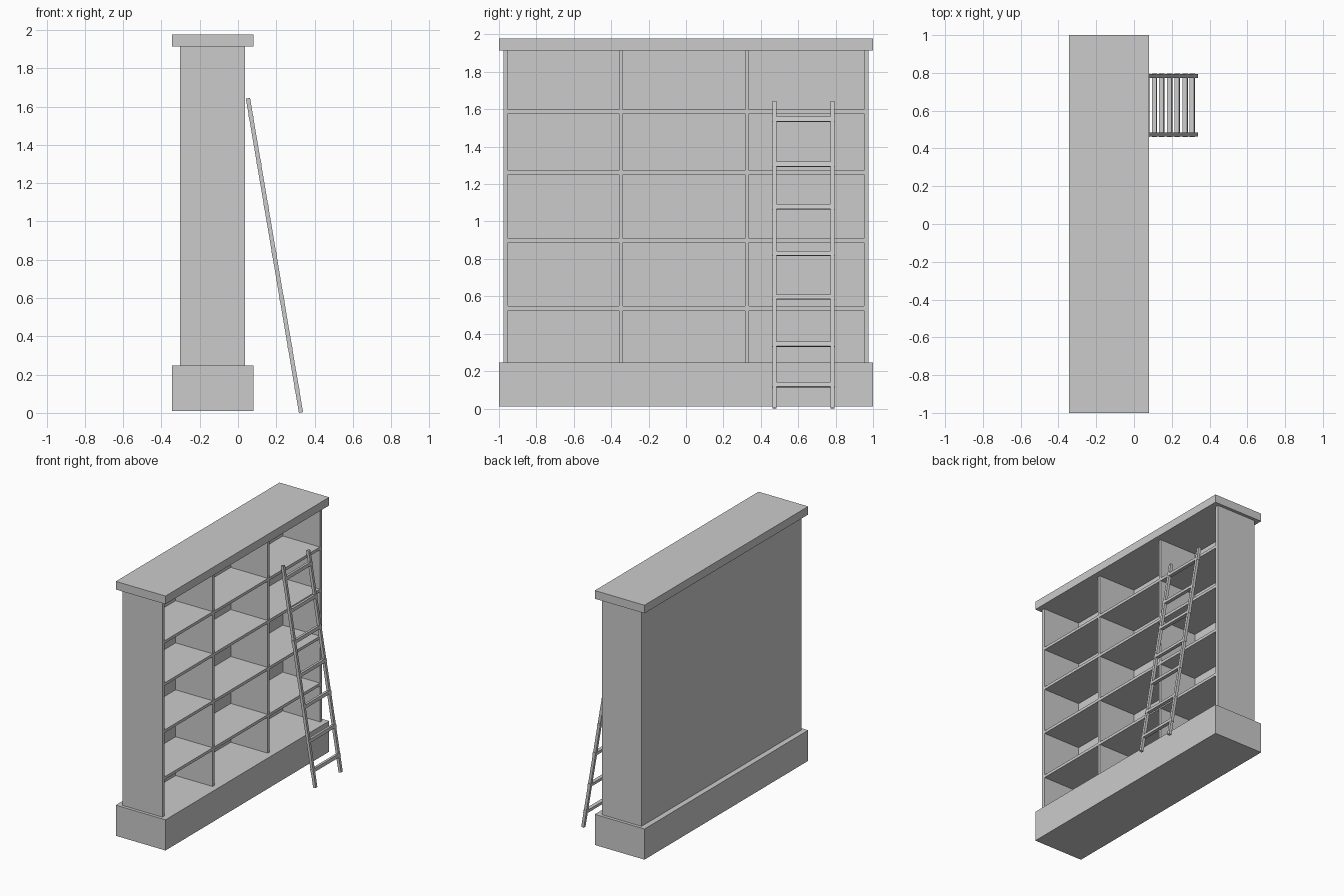
import bpy
from mathutils import Matrix, Vector
import math

if "Cube" in bpy.data.objects:
    bpy.data.objects.remove(bpy.data.objects["Cube"])


def box(name, x, y, z, frame=None):
    """Box from (min, max) pairs, optionally placed in a tilted frame."""
    bpy.ops.mesh.primitive_cube_add(size=1)
    ob = bpy.context.object
    ob.name = name
    size = [b - a for a, b in (x, y, z)]
    mid = Vector([(a + b) / 2 for a, b in (x, y, z)])
    m = Matrix.Translation(mid) @ Matrix.Diagonal((*size, 1))
    ob.data.transform(m)
    if frame:
        ob.matrix_world = frame
    return ob


BACK, FRONT = -0.303, 0.037
Z0, Z1 = 0.247, 1.914

# Plinth and cornice
box("base_plinth", (-0.345, 0.08), (-1, 1), (0.01, Z0))
box("top_cornice", (-0.345, 0.08), (-1, 1), (Z1, 1.977))

# Carcass: back, sides, dividers
box("back_panel", (BACK, BACK + 0.02), (-0.951, 0.951), (Z0, Z1))
for s, side in ((-1, "left"), (1, "right")):
    box(side + "_side_panel", (BACK, FRONT), sorted((s * 0.951, s * 0.976)), (Z0, Z1))
    c = -0.347 if s < 0 else 0.327
    box(side + "_divider", (BACK + 0.02, FRONT - 0.004), (c - 0.011, c + 0.011), (Z0, Z1))

# Shelves
for i, z in enumerate((0.536, 0.899, 1.262, 1.588)):
    box(f"shelf_{i + 1}", (BACK + 0.02, FRONT - 0.002), (-0.951, 0.951), (z - 0.011, z + 0.011))

# Leaning ladder, built upright then tilted about its foot
foot, head = Vector((0.329, 0, 0.002)), Vector((0.052, 0, 1.643))
lean = head - foot
angle = math.atan2(lean.x, lean.z)
frame = Matrix.Translation(foot) @ Matrix.Rotation(angle, 4, 'Y')
for name, y in (("ladder_rail_left", 0.474), ("ladder_rail_right", 0.784)):
    box(name, (-0.011, 0.011), (y - 0.0105, y + 0.0105), (0, lean.length), frame)
for i, z in enumerate((0.127, 0.344, 0.596, 0.829, 1.078, 1.305, 1.546)):
    d = (z - foot.z) / math.cos(angle)
    box(f"ladder_rung_{i + 1}", (-0.012, 0.012), (0.461, 0.797), (d - 0.0125, d + 0.0125), frame)
